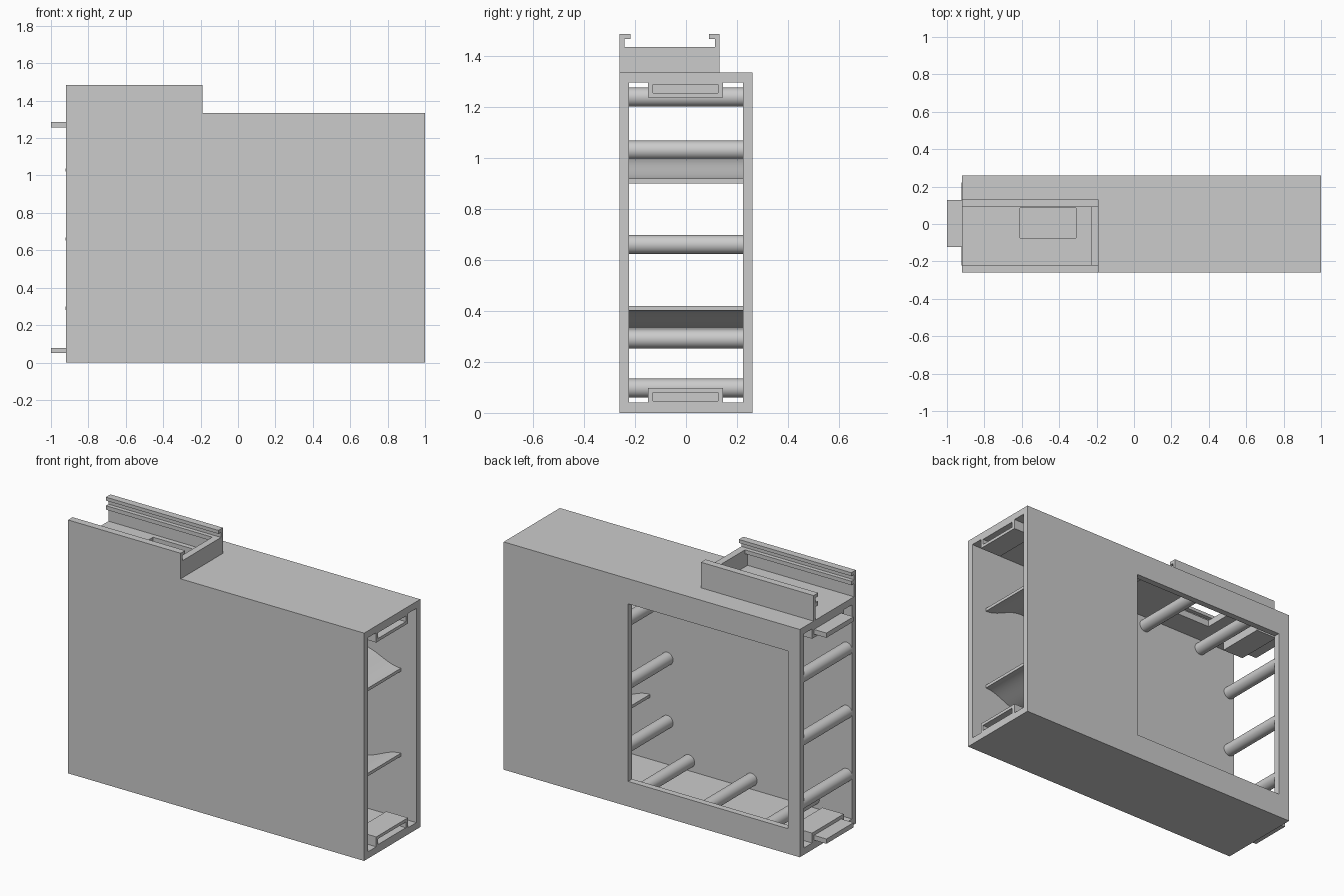
import bpy, bmesh, math
from mathutils import Matrix, Vector

old = bpy.data.objects.get("Cube")
if old:
    bpy.data.objects.remove(old, do_unlink=True)

grey = bpy.data.materials.new("plain_grey")
grey.use_nodes = True
grey.diffuse_color = (0.6, 0.6, 0.6, 1)
grey.node_tree.nodes["Principled BSDF"].inputs["Base Color"].default_value = (0.6, 0.6, 0.6, 1)


def finish(name, bm):
    bmesh.ops.recalc_face_normals(bm, faces=bm.faces)
    mesh = bpy.data.meshes.new(name)
    bm.to_mesh(mesh)
    bm.free()
    mesh.materials.append(grey)
    obj = bpy.data.objects.new(name, mesh)
    bpy.context.collection.objects.link(obj)
    return obj


def activate(obj):
    bpy.ops.object.select_all(action='DESELECT')
    obj.select_set(True)
    bpy.context.view_layer.objects.active = obj


def smooth(obj):
    activate(obj)
    bpy.ops.object.shade_smooth_by_angle(angle=math.radians(35))


def box(name, x, y, z):
    bm = bmesh.new()
    bmesh.ops.create_cube(bm, size=1)
    for v in bm.verts:
        v.co = [lo + (c + 0.5) * (hi - lo) for c, (lo, hi) in zip(v.co, (x, y, z))]
    return finish(name, bm)


def prism(name, points, offset):
    """Extrude a closed 3D outline along an offset."""
    bm = bmesh.new()
    face = bm.faces.new([bm.verts.new(p) for p in points])
    new = bmesh.ops.extrude_face_region(bm, geom=[face])["geom"]
    bmesh.ops.translate(bm, vec=Vector(offset),
                        verts=[g for g in new if isinstance(g, bmesh.types.BMVert)])
    return finish(name, bm)


def cut(obj, x, y, z):
    cutter = box("cutter", x, y, z)
    cutter.hide_render = True
    mod = obj.modifiers.new("cut", 'BOOLEAN')
    mod.operation, mod.solver, mod.object = 'DIFFERENCE', 'EXACT', cutter
    activate(obj)
    bpy.ops.object.modifier_apply(modifier=mod.name)
    bpy.data.objects.remove(cutter, do_unlink=True)


# Main shell: open tube with a back window and a top hatch
LEFT, RIGHT, DEPTH, HEIGHT = -0.92, 1.0, 0.26, 1.335
IN_Y, WALL_Z = 0.223, 0.04
shell = box("shell", (LEFT, RIGHT), (-DEPTH, DEPTH), (0, HEIGHT))
cut(shell, (-1.5, 1.5), (-IN_Y, IN_Y), (WALL_Z, HEIGHT - WALL_Z))
cut(shell, (-0.845, 0.193), (0.2, 0.4), (0.147, 1.188))
cut(shell, (-0.61, -0.31), (-0.075, 0.085), (1.2, 1.5))

# Connector sockets on one end, matching tongues on the other
for level in ("lower", "upper"):
    def span(lo, hi):
        return (lo, hi) if level == "lower" else (HEIGHT - hi, HEIGHT - lo)
    socket = box(level + "_socket", (0.86, RIGHT), (-0.148, 0.146), span(WALL_Z, 0.098))
    cut(socket, (0.9, 1.1), (-0.13, 0.126), span(0.047, 0.08))
    box(level + "_tongue_block", (LEFT, -0.78), (-0.148, 0.146), span(WALL_Z, 0.098))
    box(level + "_tongue", (-1.0, LEFT), (-0.124, 0.128), span(0.05, 0.078))

# Cross rods in a ring around the window
MID = 0.66
spots = [(x, z) for x in (-0.885, 0.277) for z in (MID - 0.37, MID, MID + 0.37)]
spots += [(x, z) for x in (-0.672, -0.268, 0.137) for z in (0.097, 1.238)]
for i, (x, z) in enumerate(spots):
    bm = bmesh.new()
    bmesh.ops.create_cone(bm, cap_ends=True, segments=32, radius1=0.037, radius2=0.037,
                          depth=2 * IN_Y,
                          matrix=Matrix.Translation((x, 0, z)) @ Matrix.Rotation(math.pi / 2, 4, 'X'))
    smooth(finish(f"rod_{i + 1}", bm))

# Bell-shaped curved shelves, mirrored above and below the middle
STEPS = 24
for name, side in (("upper_shelf", 1), ("lower_shelf", -1)):
    curve = []
    for i in range(STEPS + 1):
        t = i / STEPS
        rise = 0.072 * (1 - math.cos(2 * math.pi * t)) / 2
        curve.append((0.39 + 0.51 * t, 0.24 + rise))
    outline = [(x, h + 0.018) for x, h in curve] + [(x, h) for x, h in reversed(curve)]
    smooth(prism(name, [(x, -IN_Y, MID + side * h) for x, h in outline], (0, 2 * IN_Y, 0)))

# Top tray: two grooved rails and an end stop
TRAY_END, BACK = -0.19, 0.132
rail = [(0, HEIGHT), (0, 1.485), (0.042, 1.485), (0.042, 1.465), (0.018, 1.465),
        (0.018, 1.435), (0.042, 1.435), (0.042, 1.412), (0.018, 1.412), (0.018, HEIGHT)]
for name, start, side in (("front_rail", -DEPTH, 1), ("back_rail", BACK, -1)):
    prism(name, [(LEFT, start + side * d, z) for d, z in rail], (TRAY_END - LEFT, 0, 0))
box("tray_end_stop", (-0.23, TRAY_END), (-DEPTH + 0.018, BACK - 0.018), (HEIGHT, 1.435))
